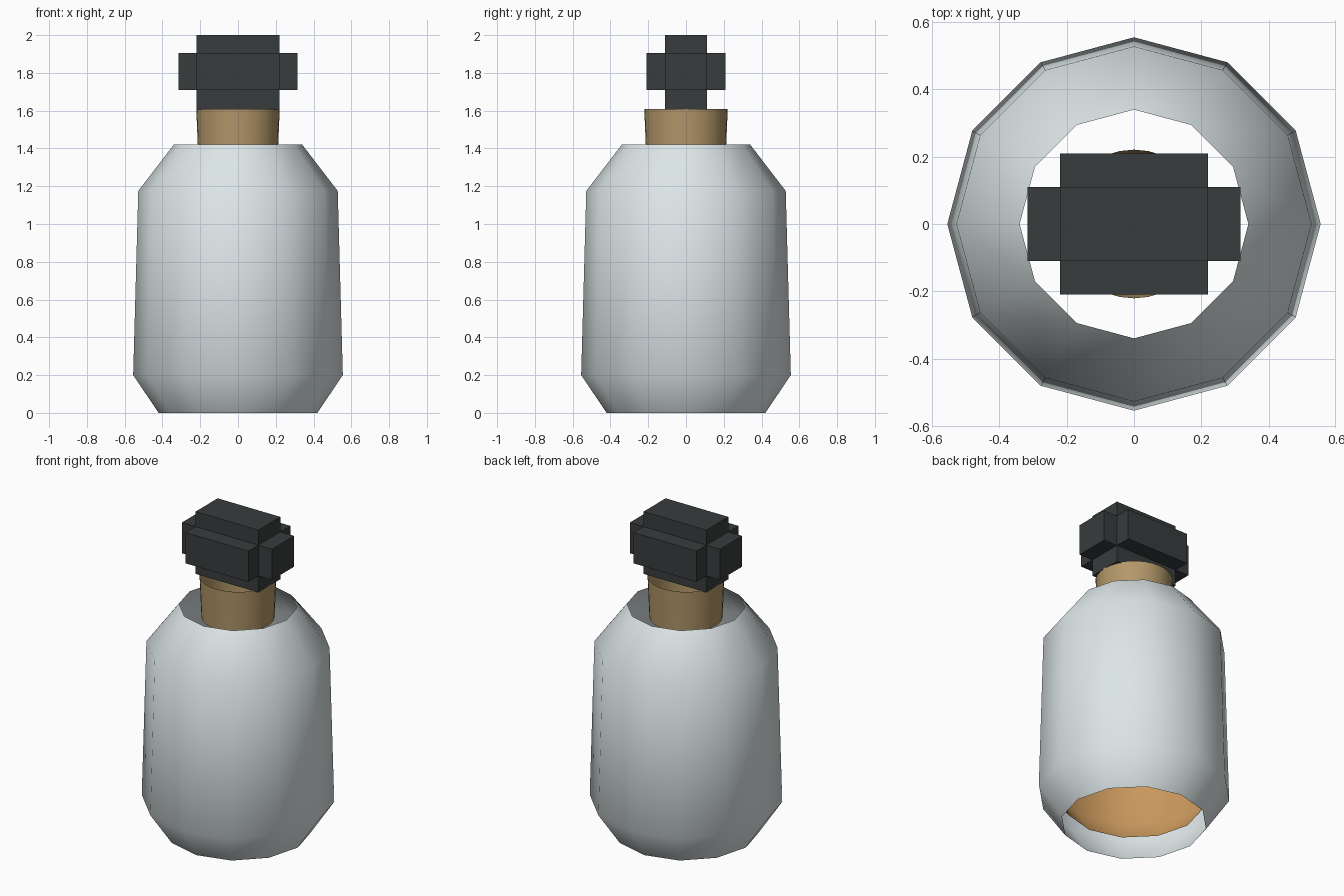
import bpy, bmesh, math

if "Cube" in bpy.data.objects:
    bpy.data.objects.remove(bpy.data.objects["Cube"])


def material(name, color):
    m = bpy.data.materials.new(name)
    m.diffuse_color = (*color, 1)
    m.use_nodes = True
    m.node_tree.nodes["Principled BSDF"].inputs["Base Color"].default_value = m.diffuse_color
    return m


def finish(name, bm, mat, smooth_angle=None):
    mesh = bpy.data.meshes.new(name)
    bm.normal_update()
    bm.to_mesh(mesh)
    bm.free()
    ob = bpy.data.objects.new(name, mesh)
    bpy.context.collection.objects.link(ob)
    mesh.materials.append(mat)
    if smooth_angle:
        bpy.ops.object.select_all(action='DESELECT')
        ob.select_set(True)
        bpy.context.view_layer.objects.active = ob
        bpy.ops.object.shade_smooth_by_angle(angle=math.radians(smooth_angle))
    return ob


def lathe(name, profile, sides, mat, smooth_angle):
    """Open-ended surface of revolution from (radius, z) points."""
    bm = bmesh.new()
    rings = [[bm.verts.new((r * math.cos(math.tau * i / sides),
                            r * math.sin(math.tau * i / sides), z))
              for i in range(sides)] for r, z in profile]
    for low, high in zip(rings, rings[1:]):
        for i in range(sides):
            j = (i + 1) % sides
            bm.faces.new((low[i], low[j], high[j], high[i]))
    return finish(name, bm, mat, smooth_angle)


def box(name, hx, hy, z0, z1, mat):
    bm = bmesh.new()
    bmesh.ops.create_cube(bm, size=1)
    for v in bm.verts:
        v.co = (v.co.x * 2 * hx, v.co.y * 2 * hy,
                (z0 + z1) / 2 + v.co.z * (z1 - z0))
    return finish(name, bm, mat)


glass = material("pale_glass", (0.72, 0.79, 0.80))
amber = material("amber", (0.60, 0.32, 0.11))
cork = material("cork", (0.45, 0.31, 0.14))
dark = material("dark_cap", (0.04, 0.045, 0.047))

# Twelve-sided bottle, open at both ends
lathe("bottle_body", [(0.42, 0), (0.555, 0.2), (0.528, 1.175), (0.34, 1.42)],
      12, glass, 50)

# Open liquid shell inside the bottle
lathe("liquid", [(0.40, 0.13), (0.50, 0.28), (0.48, 0.90)], 12, amber, 50)

# Open, slightly flared neck
lathe("neck", [(0.21, 1.35), (0.221, 1.61)], 32, cork, 40)

# Blocky cap made of three crossing boxes
box("cap_core", 0.22, 0.11, 1.605, 2.0, dark)
box("cap_wide", 0.316, 0.11, 1.71, 1.905, dark)
box("cap_deep", 0.22, 0.21, 1.71, 1.905, dark)
